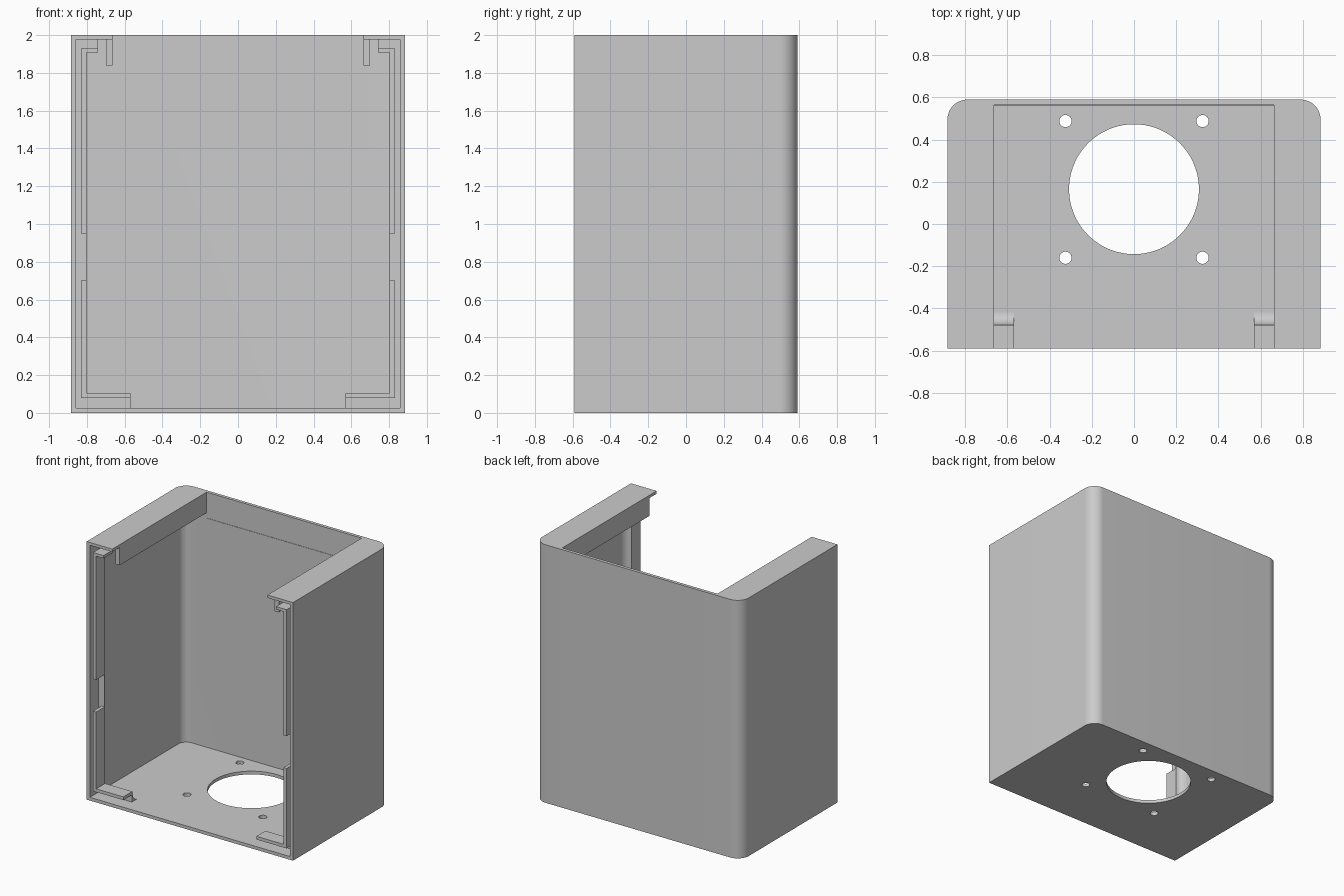
import bpy, bmesh, math

if "Cube" in bpy.data.objects:
    bpy.data.objects.remove(bpy.data.objects["Cube"], do_unlink=True)

grey = bpy.data.materials.new("plain grey")
grey.use_nodes = True
grey.diffuse_color = (0.6, 0.6, 0.6, 1)
grey.node_tree.nodes["Principled BSDF"].inputs["Base Color"].default_value = (0.6, 0.6, 0.6, 1)

W, D, H = 0.885, 0.59, 2.0     # half width, half depth, height
WALL, FLOOR, ROOF = 0.028, 0.025, 0.022
IN = W - WALL                  # inner side wall


def prism(name, pts, lo, hi, place):
    """Extrude a 2D profile from lo to hi; place maps (u, v, w) to xyz."""
    bm = bmesh.new()
    a = [bm.verts.new(place(u, v, lo)) for u, v in pts]
    b = [bm.verts.new(place(u, v, hi)) for u, v in pts]
    n = len(pts)
    bm.faces.new(a)
    bm.faces.new(b)
    for i in range(n):
        j = (i + 1) % n
        bm.faces.new((a[i], a[j], b[j], b[i]))
    bmesh.ops.recalc_face_normals(bm, faces=bm.faces)
    me = bpy.data.meshes.new(name)
    bm.to_mesh(me)
    bm.free()
    me.materials.append(grey)
    ob = bpy.data.objects.new(name, me)
    bpy.context.collection.objects.link(ob)
    return ob


def upright(u, v, w):
    return (u, v, w)


def box(name, x0, x1, y0, y1, z0, z1):
    return prism(name, [(x0, y0), (x1, y0), (x1, y1), (x0, y1)], z0, z1, upright)


def rounded_back(half, front, back, r, steps=16):
    """Rectangle outline whose two rear corners are rounded."""
    arc = [(half - r + r * math.cos(t), back - r + r * math.sin(t))
           for t in (math.pi / 2 * i / steps for i in range(steps + 1))]
    return [(-half, front), (half, front)] + arc + [(-x, y) for x, y in reversed(arc)]


def circle(cx, cy, r, n):
    return [(cx + r * math.cos(math.tau * i / n), cy + r * math.sin(math.tau * i / n))
            for i in range(n)]


def smooth(ob):
    bpy.ops.object.select_all(action='DESELECT')
    ob.select_set(True)
    bpy.context.view_layer.objects.active = ob
    bpy.ops.object.shade_smooth_by_angle(angle=math.radians(30))


# Outer shell, then the cavity, top opening and floor holes cut from it
shell = prism("enclosure_shell", rounded_back(W, -D, D, 0.095), 0, H, upright)
cutters = [
    prism("cavity_cutter", rounded_back(IN, -D - 0.2, D - WALL, 0.067), FLOOR, H - ROOF, upright),
    box("top_opening_cutter", -0.665, 0.665, -D - 0.1, D - 0.025, H - 0.2, H + 0.1),
    prism("fan_hole_cutter", circle(0, 0.165, 0.308, 72), -0.1, 0.1, upright),
]
for x in (-0.325, 0.325):
    for y in (-0.16, 0.488):
        cutters.append(prism("screw_hole_cutter", circle(x, y, 0.029, 24), -0.1, 0.1, upright))
bpy.context.view_layer.objects.active = shell
for c in cutters:
    c.hide_render = True
    m = shell.modifiers.new("cut", 'BOOLEAN')
    m.operation, m.solver, m.object = 'DIFFERENCE', 'EXACT', c
    bpy.ops.object.modifier_apply(modifier=m.name)
    bpy.data.objects.remove(c, do_unlink=True)
smooth(shell)

FACE = -0.485   # front face of the rail blocks


def ramp(h):
    """Rail section (height off wall, y): flat front, concave fillet behind."""
    arc = [(h - h * math.sin(t), -0.42 - 0.06 * math.cos(t))
           for t in (math.pi / 2 * i / 10 for i in range(11))]
    return [(-0.01, FACE), (h, FACE)] + arc + [(-0.01, -0.42)]


for s, side in ((1, "left"), (-1, "right")):
    # Filleted blocks on the side wall, floor and roof
    smooth(prism(side + "_side_rail", ramp(IN - 0.803), FLOOR, H - ROOF,
                 lambda u, v, w: (s * (IN - u), v, w)))
    smooth(prism(side + "_floor_rail", ramp(0.08), 0.57, IN,
                 lambda u, v, w: (s * w, v, FLOOR + u)))
    smooth(prism(side + "_roof_rail", ramp(0.07), 0.74, IN,
                 lambda u, v, w: (s * w, v, H - ROOF - u)))

    # Thin prongs standing forward of the blocks, leaving a groove at the wall
    def prong(name, x0, x1, z0, z1):
        box(side + name, s * x0, s * x1, -D, FACE + 0.003, z0, z1)

    prong("_lower_prong", 0.803, 0.83, 0.08, 0.70)
    prong("_upper_prong", 0.803, 0.83, 0.95, 1.93)
    prong("_floor_prong", 0.57, 0.803, 0.08, 0.105)
    prong("_roof_prong", 0.74, 0.803, 1.908, 1.93)

    # Lip hanging from the edge of the top opening
    box(side + "_top_lip", s * 0.665, s * 0.70, -0.50, D - WALL + 0.005, 1.84, H - 0.005)
